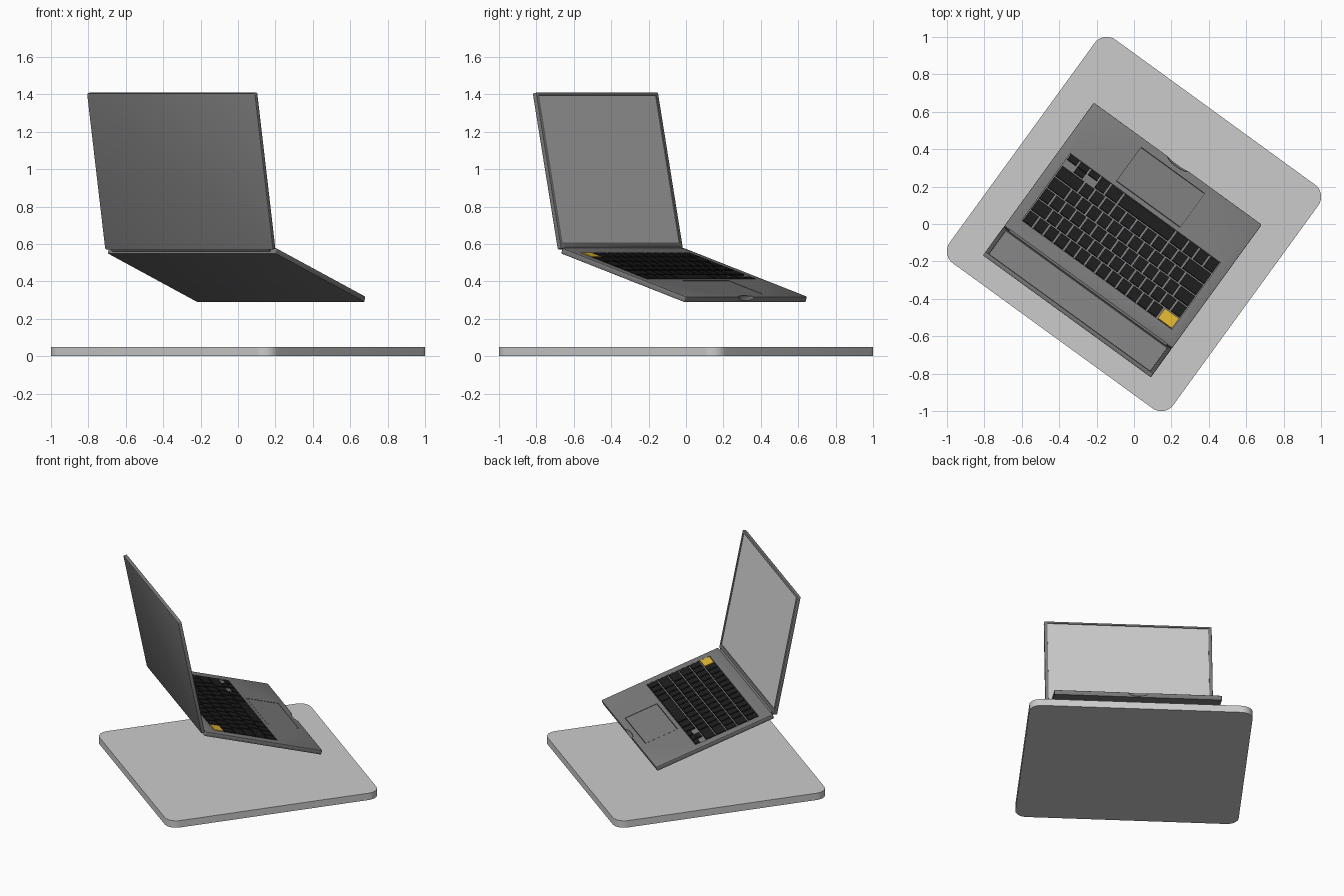
import bpy, bmesh
from math import radians
from mathutils import Matrix, Vector

if "Cube" in bpy.data.objects:
    bpy.data.objects.remove(bpy.data.objects["Cube"])


def material(name, rgb):
    m = bpy.data.materials.new(name)
    m.diffuse_color = (*rgb, 1)
    m.use_nodes = True
    m.node_tree.nodes["Principled BSDF"].inputs["Base Color"].default_value = m.diffuse_color
    return m


CASE = material("dark_grey", (0.2, 0.2, 0.2))
BLACK = material("black", (0.012, 0.012, 0.012))
YELLOW = material("yellow", (0.75, 0.48, 0.03))


def add_box(bm, lo, hi):
    lo, hi = Vector(lo), Vector(hi)
    size = hi - lo
    mat = Matrix.Translation((lo + hi) / 2) @ Matrix.Diagonal((*size, 1))
    return bmesh.ops.create_cube(bm, size=1, matrix=mat)["verts"]


def finish(name, bm, frame, mat=None):
    me = bpy.data.meshes.new(name)
    bm.to_mesh(me)
    bm.free()
    ob = bpy.data.objects.new(name, me)
    bpy.context.collection.objects.link(ob)
    ob.matrix_world = frame
    if mat:
        me.materials.append(mat)
    return ob


def slab(name, lo, hi, frame, mat=None, axis=2, corner=0, edge=0, segs=4):
    """Box with rounded corners along one axis, then a fine bevel on the rim."""
    bm = bmesh.new()
    add_box(bm, lo, hi)
    if corner:
        es = [e for e in bm.edges
              if abs((e.verts[0].co - e.verts[1].co).normalized()[axis]) > 0.9]
        bmesh.ops.bevel(bm, geom=es, offset=corner, segments=segs, profile=0.5, affect='EDGES')
    if edge:
        bm.normal_update()
        rim = [e for e in bm.edges
               if sum(abs(f.normal[axis]) > 0.9 for f in e.link_faces) == 1]
        bmesh.ops.bevel(bm, geom=rim, offset=edge, segments=2, profile=0.5, affect='EDGES')
    return finish(name, bm, frame, mat)


def cut(target, cutter):
    cutter.hide_render = True
    cutter.hide_viewport = True
    mod = target.modifiers.new("cut", 'BOOLEAN')
    mod.operation = 'DIFFERENCE'
    mod.solver = 'EXACT'
    mod.object = cutter


def smooth(ob):
    bpy.ops.object.select_all(action='DESELECT')
    ob.select_set(True)
    bpy.context.view_layer.objects.active = ob
    bpy.ops.object.shade_smooth_by_angle(angle=radians(30))


# Frames: x is the user's right, y points towards the hinge
turn = Matrix.Rotation(radians(144), 4, 'Z')
deck_frame = turn @ Matrix.Translation((0, 0.416, 0.578)) @ Matrix.Rotation(radians(17.7), 4, 'X')
lid_frame = turn @ Matrix.Translation((0, 0.422, 0.575)) @ Matrix.Rotation(radians(-11.2), 4, 'X')

# Display plate
plate = slab("stand_plate", (-0.739, -0.739, 0), (0.739, 0.739, 0.05), turn, corner=0.08, segs=10)
smooth(plate)

# Laptop lower case with keyboard well, trackpad pocket and thumb notch
HALF, DEPTH = 0.555, 0.856
case = slab("lower_case", (-HALF, -DEPTH, -0.03), (HALF, 0, 0), deck_frame, CASE,
            corner=0.008, edge=0.003)
smooth(case)
KX, KY0, KY1 = 0.497, -0.547, -0.083
cut(case, slab("keyboard_well_cutter", (-KX, KY0, -0.008), (KX, KY1, 0.02), deck_frame))
cut(case, slab("trackpad_cutter", (-0.21, -0.809, -0.008), (0.21, -0.573, 0.02), deck_frame))
bm = bmesh.new()
bmesh.ops.create_uvsphere(bm, u_segments=32, v_segments=16, radius=1,
                          matrix=Matrix.Translation((0, -DEPTH - 0.003, 0.002))
                          @ Matrix.Diagonal((0.07, 0.022, 0.025, 1)))
cut(case, finish("thumb_notch_cutter", bm, deck_frame))
slab("trackpad", (-0.207, -0.806, -0.009), (0.207, -0.576, -0.001), deck_frame, CASE)

# Keys: widths in key units, half-height arrows on the last row
UNIT, PITCH, GAP = 2 * KX / 14.5, (KY1 - KY0) / 6, 0.005
rows = [[1.5] + [1] * 13,
        [1] * 13 + [1.5],
        [1.5] + [1] * 13,
        [1.75] + [1] * 11 + [1.75],
        [2.25] + [1] * 10 + [2.25],
        [1, 1, 1, 1.25, 5, 1.25, 1, 1, 1, 1]]
keys, escape = bmesh.new(), bmesh.new()


def key(bm, x0, x1, y0, y1):
    add_box(bm, (x0 + GAP, y0 + GAP, -0.009), (x1 - GAP, y1 - GAP, 0.002))


for r, row in enumerate(rows):
    x, top = -KX, KY1 - r * PITCH
    for c, w in enumerate(row):
        x1, low, mid = x + w * UNIT, top - PITCH, top - PITCH / 2
        if r == 5 and c >= 7:
            key(keys, x, x1, low, mid + 0.003)
            if c == 8:
                key(keys, x, x1, mid - 0.003, top)
        else:
            key(escape if r == c == 0 else keys, x, x1, low, top)
        x = x1
finish("keys", keys, deck_frame, BLACK)
finish("escape_key", escape, deck_frame, YELLOW)

# Lid with a recessed screen
lid = slab("lid", (-HALF, 0, 0), (HALF, 0.024, 0.851), lid_frame, CASE,
           axis=1, corner=0.008, edge=0.003)
smooth(lid)
SX, SZ0, SZ1 = 0.533, 0.034, 0.836
cut(lid, slab("screen_cutter", (-SX, -0.02, SZ0), (SX, 0.006, SZ1), lid_frame))
slab("screen", (-SX + 0.001, 0.004, SZ0 + 0.001), (SX - 0.001, 0.01, SZ1 - 0.001), lid_frame)

# Hinge bar joining lid and case
bm = bmesh.new()
bmesh.ops.create_cone(bm, cap_ends=True, segments=24, radius1=0.012, radius2=0.012, depth=1.04,
                      matrix=Matrix.Translation((0, 0.006, -0.008))
                      @ Matrix.Rotation(radians(90), 4, 'Y'))
smooth(finish("hinge_bar", bm, deck_frame, CASE))
